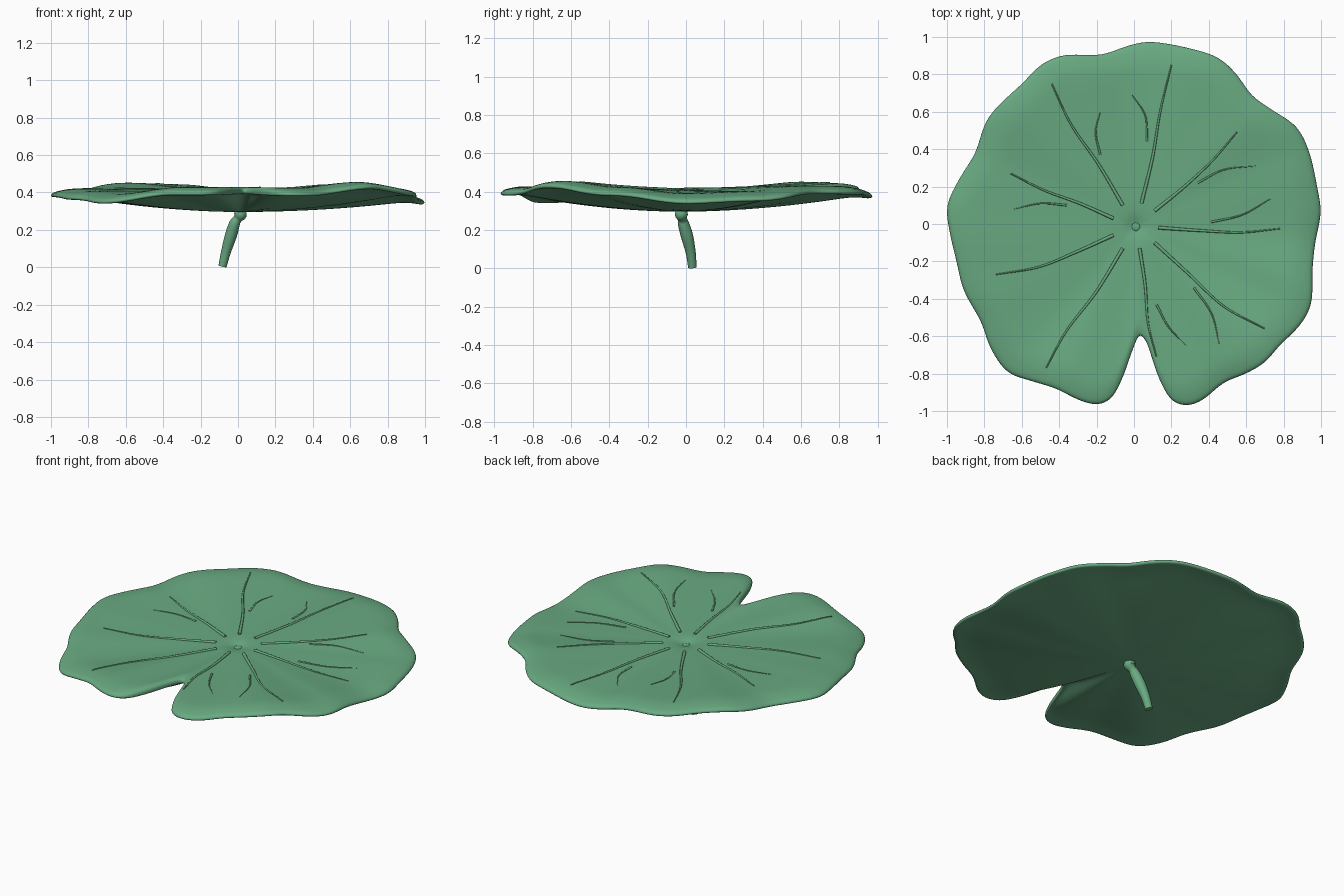
import bpy, bmesh, math
from mathutils import Vector

if "Cube" in bpy.data.objects:
    bpy.data.objects.remove(bpy.data.objects["Cube"])

green = bpy.data.materials.new("leaf green")
green.use_nodes = True
green.diffuse_color = (0.14, 0.40, 0.22, 1)
green.node_tree.nodes["Principled BSDF"].inputs["Base Color"].default_value = green.diffuse_color

CENTRE = Vector((0.01, -0.015))
TOP = 0.41   # height of the upper face near the centre

# Leaf outline, counter-clockwise from the tip of the notch
OUTLINE = [
    (0.03, -0.595), (0.07, -0.64), (0.10, -0.73), (0.14, -0.84), (0.20, -0.94), (0.28, -0.97),
    (0.37, -0.94), (0.48, -0.85), (0.60, -0.80), (0.70, -0.74), (0.78, -0.65), (0.89, -0.54),
    (0.95, -0.42), (0.955, -0.25), (0.97, -0.1), (1.0, 0.06), (0.98, 0.2), (0.94, 0.38),
    (0.87, 0.52), (0.74, 0.61), (0.63, 0.69), (0.55, 0.8), (0.45, 0.89), (0.3, 0.94),
    (0.1, 0.975), (-0.03, 0.955), (-0.18, 0.905), (-0.37, 0.905), (-0.5, 0.85), (-0.6, 0.75),
    (-0.73, 0.63), (-0.8, 0.53), (-0.85, 0.38), (-0.93, 0.25), (-1.0, 0.1), (-0.985, -0.05),
    (-0.95, -0.2), (-0.91, -0.36), (-0.82, -0.52), (-0.77, -0.66), (-0.68, -0.79), (-0.55, -0.84),
    (-0.42, -0.88), (-0.3, -0.94), (-0.2, -0.965), (-0.12, -0.93), (-0.06, -0.82), (-0.01, -0.68)]

# Heights of the wavy border at equal angles, counter-clockwise from +x
BORDER = [0.385, 0.40, 0.437, 0.437, 0.415, 0.455, 0.465, 0.43,
          0.425, 0.41, 0.39, 0.435, 0.435, 0.43, 0.47, 0.43]

MAIN_VEINS = [
    [(-0.06, 0.10), (-0.19, 0.32), (-0.335, 0.53), (-0.44, 0.75)],
    [(0.04, 0.11), (0.10, 0.36), (0.14, 0.6), (0.20, 0.85)],
    [(0.11, 0.07), (0.27, 0.20), (0.42, 0.34), (0.55, 0.49)],
    [(0.13, -0.02), (0.35, -0.035), (0.57, -0.045), (0.78, -0.025)],
    [(0.11, -0.10), (0.29, -0.265), (0.48, -0.44), (0.70, -0.56)],
    [(0.03, -0.13), (0.06, -0.33), (0.075, -0.53), (0.12, -0.71)],
    [(-0.06, -0.13), (-0.2, -0.36), (-0.36, -0.57), (-0.47, -0.77)],
    [(-0.11, -0.06), (-0.31, -0.15), (-0.51, -0.23), (-0.74, -0.27)],
    [(-0.11, 0.03), (-0.29, 0.11), (-0.48, 0.18), (-0.66, 0.27)]]

SIDE_VEINS = [
    [(-0.18, 0.37), (-0.205, 0.49), (-0.18, 0.60)], [(0.07, 0.44), (0.06, 0.58), (-0.01, 0.69)],
    [(0.34, 0.22), (0.48, 0.29), (0.65, 0.31)], [(0.41, 0.01), (0.58, 0.05), (0.73, 0.135)],
    [(-0.36, 0.10), (-0.5, 0.11), (-0.64, 0.08)], [(0.12, -0.43), (0.185, -0.55), (0.28, -0.65)],
    [(0.32, -0.34), (0.415, -0.48), (0.455, -0.64)]]


def spline(points, steps, closed=False):
    """Smooth curve through the points, of any dimension."""
    pts = [Vector(p) for p in points]
    if closed:
        pts = [pts[-1]] + pts + pts[:2]
    else:
        pts = [pts[0] * 2 - pts[1]] + pts + [pts[-1] * 2 - pts[-2]]
    out = []
    for a, b, c, d in zip(pts, pts[1:], pts[2:], pts[3:]):
        for k in range(steps):
            t = k / steps
            out.append(b + (c - a) * (t / 2) + (a * 2 - b * 5 + c * 4 - d) * (t * t / 2)
                       + (b * 3 - a - c * 3 + d) * (t ** 3 / 2))
    return out if closed else out + [pts[-2]]


edge = [p - CENTRE for p in spline(OUTLINE, 3, closed=True)]


def edge_radius(d):
    """Distance from the centre to the outline along direction d."""
    for a, b in zip(edge, edge[1:] + edge[:1]):
        ca, cb = a.x * d.y - a.y * d.x, d.x * b.y - d.y * b.x
        if ca >= 0 and cb >= 0 and a.dot(d) > 0:
            return (a.x * b.y - a.y * b.x) / max(ca + cb, 1e-9)
    return 1.0


def border_height(d):
    u = (math.atan2(d.y, d.x) / math.tau % 1) * len(BORDER)
    i, t = int(u), u % 1
    t = t * t * (3 - 2 * t)
    return BORDER[i % len(BORDER)] * (1 - t) + BORDER[(i + 1) % len(BORDER)] * t


def sheet(d, s):
    """Wavy sheet, nearly flat inside, with a border that curls down."""
    lip = max(0, (s - 0.85) / 0.15) ** 2 * 0.03 * d.length
    return TOP + (border_height(d) - TOP) * s ** 1.6 - lip


def upper(d, s):
    return sheet(d, s) - 0.02 * math.exp(-(s * d.length / 0.05) ** 2)


def lower(d, s):
    """Lower face: the leaf is thick at the centre and thin at the border."""
    return sheet(d, s) - 0.114 + 0.09 * s ** 1.9


def rim(d, s):
    return sheet(d, 1) - 0.012


def finish(obj):
    obj.data.materials.append(green)
    if obj.type == 'MESH':
        bpy.ops.object.select_all(action='DESELECT')
        obj.select_set(True)
        bpy.context.view_layer.objects.active = obj
        bpy.ops.object.shade_smooth()
    return obj


def add_object(name, data):
    obj = bpy.data.objects.new(name, data)
    bpy.context.collection.objects.link(obj)
    return obj


def tube(name, paths, sides):
    """Round tubes through lists of (x, y, z, radius)."""
    cu = bpy.data.curves.new(name, 'CURVE')
    cu.dimensions = '3D'
    cu.bevel_depth, cu.bevel_resolution, cu.use_fill_caps = 1, sides, True
    for path in paths:
        sp = cu.splines.new('POLY')
        sp.points.add(len(path) - 1)
        for pt, (x, y, z, r) in zip(sp.points, path):
            pt.co, pt.radius = (x, y, z, 1), r
        sp.use_smooth = True
    return finish(add_object(name, cu))


# Leaf pad: rings run out over the upper face, round the rim and back underneath
bm = bmesh.new()
steps = (0.03, 0.06, 0.1, 0.17, 0.26, 0.38, 0.5, 0.62, 0.73, 0.82, 0.88, 0.93, 0.97)
layout = [(s, upper) for s in steps + (0.99,)] + [(1.003, rim), (0.99, lower)]
layout += [(s, lower) for s in reversed(steps)]
rings = [[bm.verts.new((*(CENTRE + e * s), face(e, s))) for e in edge] for s, face in layout]
top_hub = bm.verts.new((*CENTRE, upper(edge[0], 0)))
bottom_hub = bm.verts.new((*CENTRE, lower(edge[0], 0)))
for i in range(len(edge)):
    j = (i + 1) % len(edge)
    bm.faces.new((top_hub, rings[0][i], rings[0][j]))
    bm.faces.new((bottom_hub, rings[-1][j], rings[-1][i]))
    for a, b in zip(rings, rings[1:]):
        bm.faces.new((a[i], b[i], b[j], a[j]))
mesh = bpy.data.meshes.new("leaf_pad")
bm.to_mesh(mesh)
bm.free()
pad = finish(add_object("leaf_pad", mesh))
rounding = pad.modifiers.new("rounding", 'SUBSURF')
rounding.levels = rounding.render_levels = 1


# Veins: thin tapering ridges that follow the upper face
def vein(points, width):
    path = spline(points, 10)
    out = []
    for k, p in enumerate(path):
        d = p - CENTRE
        outer = d.normalized() * edge_radius(d.normalized())
        z = upper(outer, d.length / outer.length)
        out.append((p.x, p.y, z, width * (1 - 0.65 * k / (len(path) - 1))))
    return out


tube("main_veins", [vein(v, 0.0095) for v in MAIN_VEINS], 2)
tube("side_veins", [vein(v, 0.006) for v in SIDE_VEINS], 2)

# Stem: leaning stalk with a knob under the pad
STEM = [(-0.083, 0.033, 0.005, 0.022), (-0.065, 0.025, 0.08, 0.026), (-0.038, 0.005, 0.17, 0.032),
        (-0.018, -0.014, 0.235, 0.029), (-0.002, -0.018, 0.258, 0.024), (0.012, -0.024, 0.28, 0.034),
        (0.012, -0.02, 0.297, 0.03), (0.01, -0.015, 0.315, 0.025)]
tube("stem", [spline(STEM, 4)], 6)

# Centre button in the dimple
bpy.ops.mesh.primitive_uv_sphere_add(segments=20, ring_count=10, radius=0.025,
                                     location=(*CENTRE, upper(edge[0], 0)))
button = bpy.context.object
button.name = "centre_button"
button.scale.z = 0.4
finish(button)
